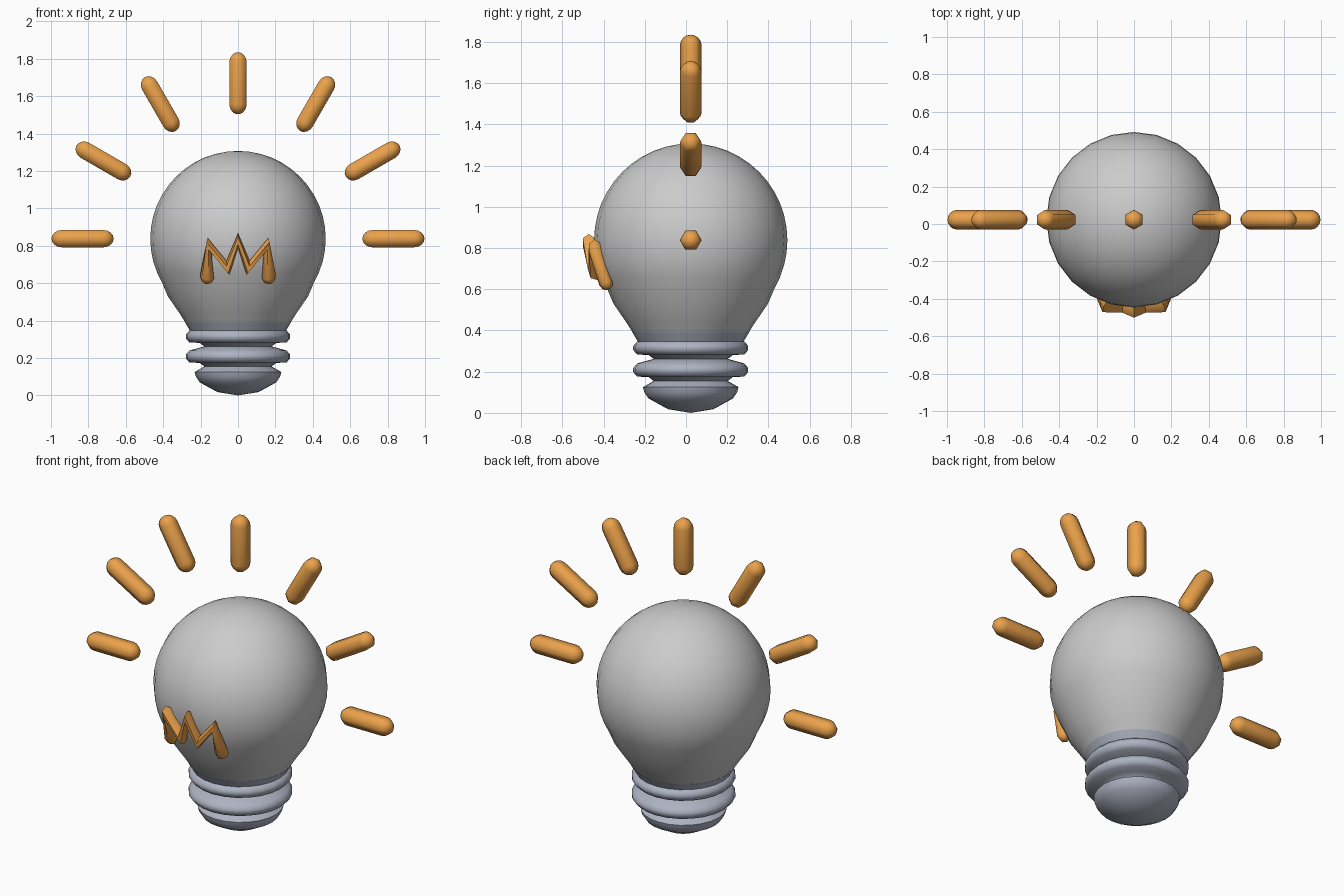
import bpy, bmesh
from math import sin, cos, pi, radians, sqrt
from mathutils import Vector, Matrix

if "Cube" in bpy.data.objects:
    bpy.data.objects.remove(bpy.data.objects["Cube"])

Y0, ZC, R = 0.023, 0.838, 0.469   # bulb axis offset, globe centre height, globe radius


def material(name, color):
    m = bpy.data.materials.new(name)
    m.diffuse_color = (*color, 1)
    m.use_nodes = True
    m.node_tree.nodes["Principled BSDF"].inputs["Base Color"].default_value = m.diffuse_color
    return m


ORANGE = material("orange", (0.83, 0.36, 0.07))
METAL = material("metal", (0.42, 0.45, 0.54))


def finish(name, bm, mat=None, angle=None):
    bmesh.ops.recalc_face_normals(bm, faces=bm.faces)
    me = bpy.data.meshes.new(name)
    bm.to_mesh(me)
    bm.free()
    ob = bpy.data.objects.new(name, me)
    bpy.context.collection.objects.link(ob)
    me.polygons.foreach_set("use_smooth", [True] * len(me.polygons))
    if mat:
        me.materials.append(mat)
    if angle:
        bpy.ops.object.select_all(action='DESELECT')
        ob.select_set(True)
        bpy.context.view_layer.objects.active = ob
        bpy.ops.object.shade_smooth_by_angle(angle=radians(angle))
    return ob


def bridge(bm, rings):
    n = len(rings[0])
    for a, b in zip(rings, rings[1:]):
        for i in range(n):
            j = (i + 1) % n
            bm.faces.new((a[i], a[j], b[j], b[i]))


def lathe(name, profile, n, mat=None, matrix=Matrix(), phase=0.0, angle=None):
    """Revolve (radius, z) points around z, then place with a matrix."""
    bm = bmesh.new()
    rings = [[bm.verts.new((r * cos(phase + 2 * pi * i / n), r * sin(phase + 2 * pi * i / n), z))
              for i in range(n)] for r, z in profile]
    bridge(bm, rings)
    bmesh.ops.remove_doubles(bm, verts=bm.verts, dist=1e-5)
    bm.transform(matrix)
    return finish(name, bm, mat, angle)


axis = Matrix.Translation((0, Y0, 0))

# glass globe tapering into the neck
globe = [(R * sin(pi * k / 24), ZC + R * cos(pi * k / 24)) for k in range(0, 17)]
lathe("glass_bulb", globe + [(0.375, 0.53), (0.31, 0.435), (0.25, 0.34)], 24, None, axis)

# metal collar hugging the neck
lathe("collar", [(0.2, 0.385), (0.283, 0.39), (0.253, 0.34), (0.2, 0.335)], 24, METAL, axis, angle=50)

# threaded base: two ridges and a rounded foot
base = [(0.0, 0.347), (0.25, 0.347)]
for top in (0.347, 0.24):
    base += [(0.26, top), (0.279, top - 0.022), (0.279, top - 0.042), (0.26, top - 0.064),
             (0.205, top - 0.066), (0.18, top - 0.085)]
base += [(0.232, 0.125), (0.225, 0.1), (0.205, 0.07), (0.11, 0.018), (0.0, 0.0)]
lathe("screw_base", base, 24, METAL, axis, angle=65)

# seven hexagonal capsule rays fanned around the globe
r, lo, hi = 0.053, 0.665, 0.997
cap = [(r * sin(k * pi / 8), r * (1 - cos(k * pi / 8))) for k in range(5)]
ray = [(a, lo + b) for a, b in cap] + [(a, hi - b) for a, b in reversed(cap)]
for k in range(7):
    tilt = Matrix.Translation((0, Y0, ZC)) @ Matrix.Rotation(radians(90 - 30 * k), 4, 'Y')
    lathe(f"light_ray_{k + 1}", ray, 6, ORANGE, tilt, phase=pi / 2)

# zigzag filament lying on the front of the globe
half = [(-0.166, 0.63), (-0.153, 0.803), (-0.054, 0.682)]
pts = half + [(0, 0.828)] + [(-x, z) for x, z in reversed(half)]
path = [Vector((x, Y0 - sqrt(R * R - x * x - (z - ZC) ** 2) - 0.025, z)) for x, z in pts]
dirs = [(b - a).normalized() for a, b in zip(path, path[1:])]
bm = bmesh.new()
rings = []


def section(p, t, s):
    out = (p - Vector((0, Y0, ZC))).normalized()
    side = t.cross(out).normalized()
    out = side.cross(t).normalized()
    rings.append([bm.verts.new(p + s * (side * 0.04 * cos(a) + out * 0.034 * sin(a)))
                  for a in (2 * pi * i / 6 for i in range(6))])


for off, s in ((-0.032, 0.35), (-0.022, 0.75)):
    section(path[0] + dirs[0] * off, dirs[0], s)
for i, p in enumerate(path):
    t = dirs[max(i - 1, 0)] + dirs[min(i, len(dirs) - 1)]
    section(p, t.normalized(), 1)
for off, s in ((0.022, 0.75), (0.032, 0.35)):
    section(path[-1] + dirs[-1] * off, dirs[-1], s)
bridge(bm, rings)
bm.faces.new(rings[0])
bm.faces.new(rings[-1])
finish("filament", bm, ORANGE, angle=65)
